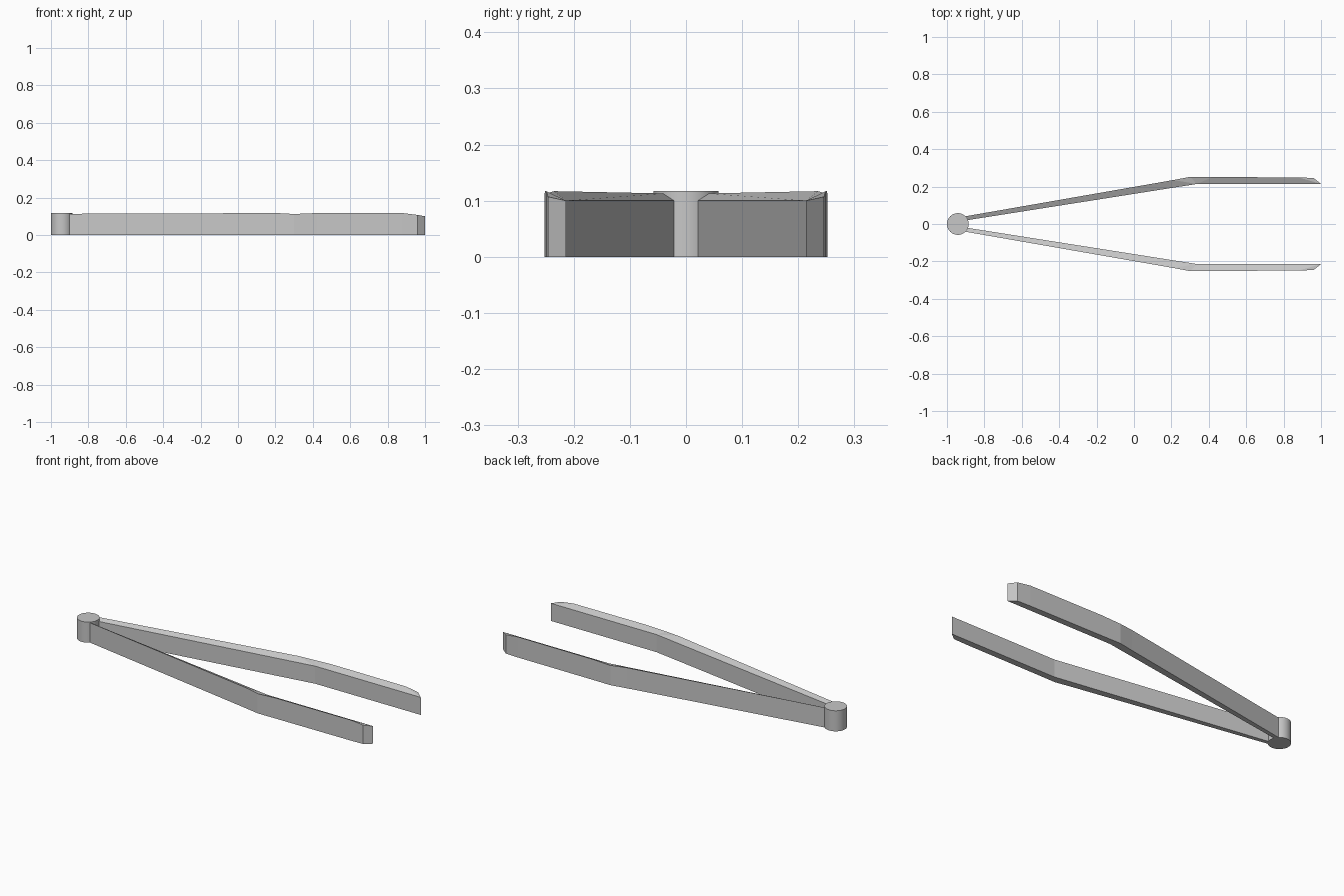
import bpy
import bmesh

cube = bpy.data.objects.get("Cube")
if cube:
    bpy.data.objects.remove(cube, do_unlink=True)

# Single metal colour
metal = bpy.data.materials.new("light_grey_metal")
metal.use_nodes = True
grey = (0.57, 0.57, 0.57, 1)
metal.diffuse_color = grey
metal.node_tree.nodes["Principled BSDF"].inputs["Base Color"].default_value = grey

INNER_HEIGHT = 0.10
START, BEND, TIP = (-0.92, 0.016), (0.336, 0.214), (1.0, 0.214)

# Arm stations: outer x, outer y, outer height, matching inner point
STATIONS = [
    (-0.92, 0.038, 0.113, START),
    (0.21, 0.235, 0.117, BEND),
    (0.30, 0.252, 0.112, BEND),
    (0.42, 0.251, 0.117, BEND),
    (0.88, 0.249, 0.117, TIP),
    (0.96, 0.246, 0.107, TIP),
]


def make_arm(name, side):
    """Loft a bent bar with a top that slopes down to its inner edge."""
    bm = bmesh.new()
    rings = []
    for x, y, height, (ix, iy) in STATIONS:
        corners = [(x, y, 0), (x, y, height), (ix, iy, INNER_HEIGHT), (ix, iy, 0)]
        rings.append([bm.verts.new((cx, cy * side, cz)) for cx, cy, cz in corners])
    for a, b in zip(rings, rings[1:]):
        for i in range(4):
            j = (i + 1) % 4
            if a[i].co == b[i].co and a[j].co == b[j].co:
                continue
            bm.faces.new((a[i], a[j], b[j], b[i]))
    bm.faces.new(rings[0])
    bm.faces.new(rings[-1])
    bmesh.ops.remove_doubles(bm, verts=bm.verts[:], dist=0.0001)
    bmesh.ops.recalc_face_normals(bm, faces=bm.faces[:])
    mesh = bpy.data.meshes.new(name)
    bm.to_mesh(mesh)
    bm.free()
    mesh.materials.append(metal)
    arm = bpy.data.objects.new(name, mesh)
    bpy.context.collection.objects.link(arm)


make_arm("left_arm", -1)
make_arm("right_arm", 1)

# Round hinge joining the arms
HINGE_HEIGHT = 0.117
bpy.ops.mesh.primitive_cylinder_add(vertices=48, radius=0.058, depth=HINGE_HEIGHT,
                                    location=(-0.942, 0, HINGE_HEIGHT / 2))
hinge = bpy.context.object
hinge.name = "hinge_post"
hinge.data.materials.append(metal)
bpy.ops.object.shade_smooth_by_angle()
